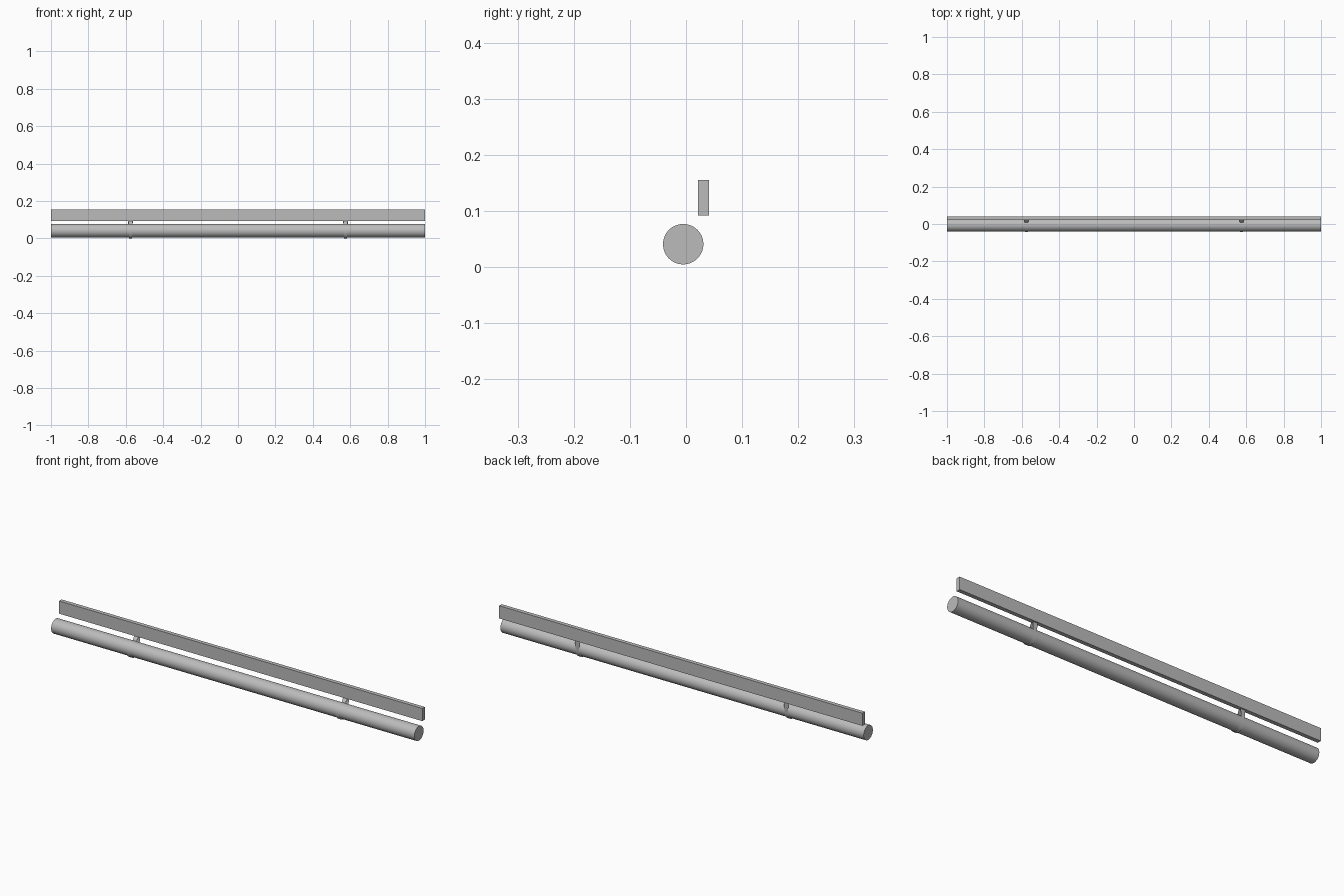
import bpy
import bmesh
from math import cos, sin, radians, pi
from mathutils import Matrix

cube = bpy.data.objects.get("Cube")
if cube:
    bpy.data.objects.remove(cube, do_unlink=True)

grey = bpy.data.materials.new("plain grey")
grey.use_nodes = True
GREY = (0.5, 0.5, 0.5, 1)
grey.diffuse_color = GREY
grey.node_tree.nodes["Principled BSDF"].inputs["Base Color"].default_value = GREY

TUBE_Y, TUBE_Z, TUBE_R = -0.005, 0.041, 0.036
RAIL_Y, RAIL_BOTTOM, RAIL_TOP = 0.031, 0.092, 0.155


def add_object(name, bm, smooth=False):
    mesh = bpy.data.meshes.new(name)
    bm.to_mesh(mesh)
    bm.free()
    mesh.materials.append(grey)
    obj = bpy.data.objects.new(name, mesh)
    bpy.context.collection.objects.link(obj)
    if smooth:
        bpy.ops.object.select_all(action="DESELECT")
        obj.select_set(True)
        bpy.context.view_layer.objects.active = obj
        bpy.ops.object.shade_smooth_by_angle(angle=radians(35))
    return obj


# Round tube running the full length
bm = bmesh.new()
bmesh.ops.create_cone(bm, cap_ends=True, segments=64, radius1=TUBE_R,
                      radius2=TUBE_R, depth=2,
                      matrix=Matrix.Translation((0, TUBE_Y, TUBE_Z)) @ Matrix.Rotation(pi / 2, 4, "Y"))
add_object("tube", bm, smooth=True)

# Flat rail above and behind the tube
bm = bmesh.new()
bmesh.ops.create_cube(bm, size=1)
bmesh.ops.scale(bm, vec=(2, 0.02, RAIL_TOP - RAIL_BOTTOM), verts=bm.verts)
bmesh.ops.translate(bm, vec=(0, RAIL_Y, (RAIL_TOP + RAIL_BOTTOM) / 2), verts=bm.verts)
add_object("rail", bm)


# Thin strap hanging from the rail and looping round the tube
def add_strap(name, x):
    loop = [(RAIL_Y - 0.008, RAIL_BOTTOM, 0.013)]
    for deg in range(70, 361, 10):
        a = radians(deg)
        drop = 0.004 * max(0, -sin(a))
        loop.append((TUBE_Y + (TUBE_R + 0.001) * cos(a),
                     TUBE_Z + (TUBE_R + 0.001) * sin(a) - drop, 0.009))
    loop.append((RAIL_Y + 0.003, RAIL_BOTTOM, 0.013))
    bm = bmesh.new()
    rows = [[bm.verts.new((x + s * half, y, z)) for s in (-1, 1)] for y, z, half in loop]
    for a, b in zip(rows, rows[1:]):
        bm.faces.new((a[0], b[0], b[1], a[1]))
    add_object(name, bm, smooth=True)


add_strap("left_strap", 0.575)
add_strap("right_strap", -0.575)
